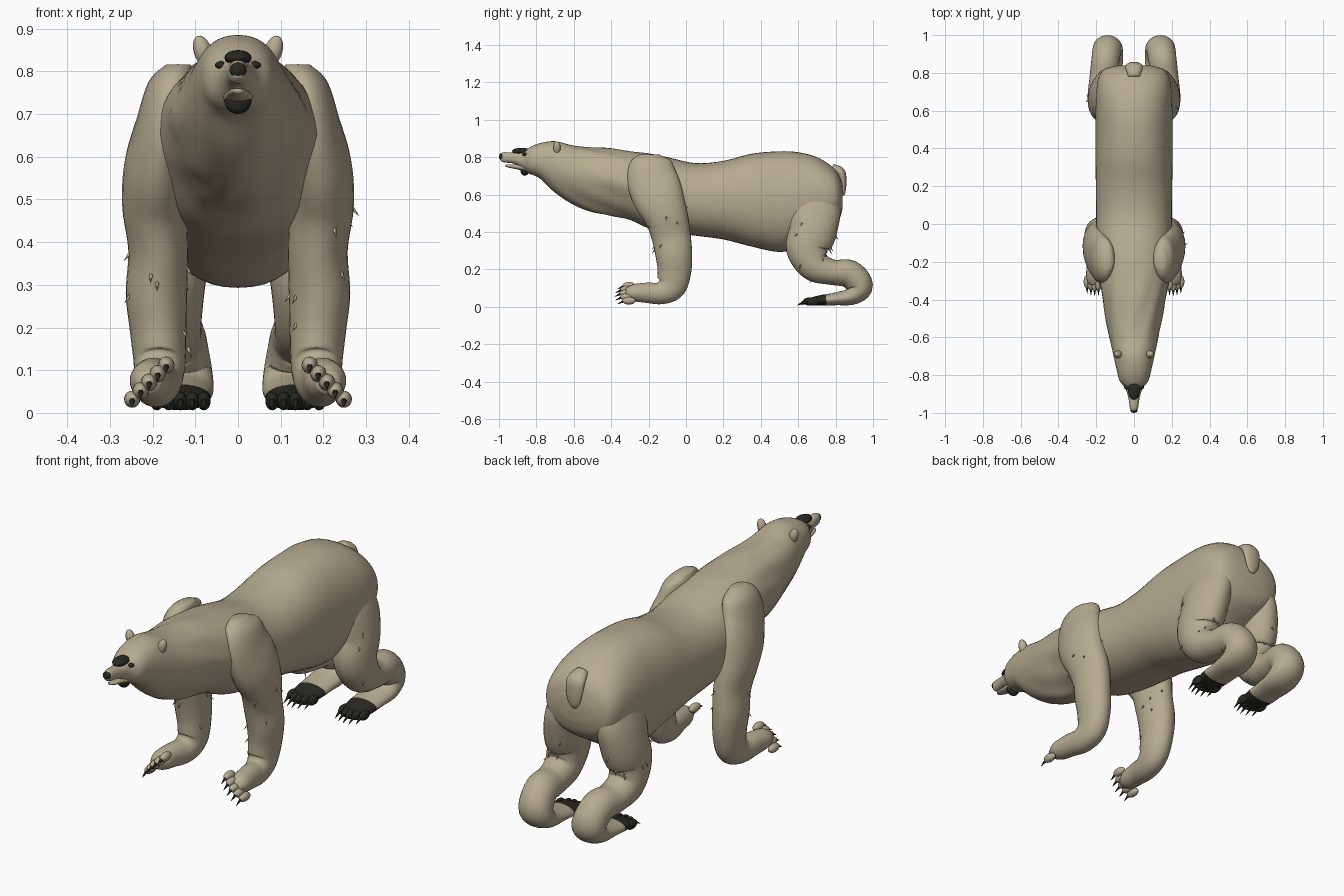
import bpy, bmesh, math, random
from mathutils import Vector

cube = bpy.data.objects.get("Cube")
if cube:
    bpy.data.objects.remove(cube)
random.seed(4)


def material(name, rgb):
    m = bpy.data.materials.new(name)
    m.use_nodes = True
    m.diffuse_color = (*rgb, 1)
    m.node_tree.nodes["Principled BSDF"].inputs["Base Color"].default_value = (*rgb, 1)
    return m


FUR = material("tan_fur", (0.47, 0.41, 0.285))
DARK = material("black_skin", (0.022, 0.022, 0.017))


def finish(bm, name, mats):
    bmesh.ops.recalc_face_normals(bm, faces=bm.faces)
    for f in bm.faces:
        f.smooth = True
    mesh = bpy.data.meshes.new(name)
    bm.to_mesh(mesh)
    bm.free()
    for m in mats:
        mesh.materials.append(m)
    ob = bpy.data.objects.new(name, mesh)
    bpy.context.collection.objects.link(ob)
    return ob


def spline(rows, steps=5):
    """Smoothly interpolate rows of numbers."""
    out = []
    for i in range(len(rows) - 1):
        p = [rows[max(0, min(len(rows) - 1, i + k))] for k in (-1, 0, 1, 2)]
        for s in range(steps):
            t = s / steps
            out.append([0.5 * (2 * b + (c - a) * t + (2 * a - 5 * b + 4 * c - d) * t * t
                               + (3 * b - a - 3 * c + d) * t ** 3) for a, b, c, d in zip(*p)])
    return out + [list(rows[-1])]


def skin(name, rings, rule=None):
    bm = bmesh.new()
    loops = [[bm.verts.new(p) for p in ring] for ring in rings]
    n = len(loops[0])
    for a, b in zip(loops, loops[1:]):
        for i in range(n):
            j = (i + 1) % n
            f = bm.faces.new((a[i], a[j], b[j], b[i]))
            if rule and rule(f.calc_center_median()):
                f.material_index = 1
    for end in (loops[0], loops[-1]):
        f = bm.faces.new(end)
        f.material_index = 1 if rule and rule(f.calc_center_median()) else 0
    return finish(bm, name, [FUR, DARK])


def limb(name, rows, side, rule=None, n=28):
    """Tube along a path; rows are x, y, z, half width, half depth."""
    rows = spline(rows)
    pts = [Vector((r[0] * side, r[1], r[2])) for r in rows]
    rings = []
    for i, (p, r) in enumerate(zip(pts, rows)):
        t = pts[min(i + 1, len(pts) - 1)] - pts[max(i - 1, 0)]
        t.x = 0
        up = Vector((1, 0, 0)).cross(t.normalized())
        rings.append([p + Vector((r[3] * math.cos(a), 0, 0)) + up * r[4] * math.sin(a)
                      for a in (k * math.tau / n for k in range(n))])
    skin(name, rings, rule)
    return rings


def blob(name, center, size, mat, rot=(0, 0, 0)):
    bm = bmesh.new()
    bmesh.ops.create_uvsphere(bm, u_segments=16, v_segments=10, radius=1)
    ob = finish(bm, name, [mat])
    ob.location, ob.scale, ob.rotation_euler = center, size, rot
    return ob


def spike(name, start, tip, radius, mat):
    bm = bmesh.new()
    d = Vector(tip) - Vector(start)
    bmesh.ops.create_cone(bm, cap_ends=True, segments=8, radius1=radius,
                          radius2=radius * 0.1, depth=d.length)
    ob = finish(bm, name, [mat])
    ob.location = (Vector(start) + Vector(tip)) / 2
    ob.rotation_euler = d.to_track_quat("Z", "Y").to_euler()


# Body, neck and head: y, top, bottom, half width, taper below
BODY = [
    (-0.995, .815, .785, .010, 0), (-.975, .826, .772, .021, 0), (-.92, .824, .765, .030, 0),
    (-.87, .832, .735, .046, 0), (-.83, .855, .71, .076, 0), (-.78, .875, .685, .090, 0),
    (-.70, .885, .61, .108, .1), (-.60, .862, .545, .130, .3), (-.50, .85, .505, .150, .35),
    (-.40, .845, .485, .165, .35), (-.30, .832, .465, .185, .25), (-.20, .82, .42, .198, .1),
    (-.10, .80, .40, .200, 0), (.05, .768, .38, .200, 0), (.20, .78, .36, .202, 0),
    (.35, .818, .322, .204, 0), (.50, .831, .293, .204, 0), (.60, .826, .32, .204, 0),
    (.70, .80, .38, .200, 0), (.78, .75, .43, .186, 0), (.82, .70, .47, .155, 0),
    (.838, .64, .53, .09, 0)]
body_rings = []
for y, top, bottom, w, taper in spline(BODY):
    ring = []
    fold = 0.022 * max(0, 1 - abs(y + 0.45) / 0.25)
    for k in range(48):
        a = k * math.tau / 48
        c, s = math.cos(a), math.sin(a)
        ripple = 1 + fold * math.sin(9 * a + 14 * y)
        x = math.copysign(abs(c) ** 0.88, c) * w * (1 - taper * max(0, -s)) * ripple
        z = (top + bottom) / 2 + math.copysign(abs(s) ** 0.92, s) * (top - bottom) / 2 * ripple
        ring.append((x, y, z))
    body_rings.append(ring)
skin("body", body_rings)

# Face
limb("lower_jaw", [(0, -.82, .735, .045, .03), (0, -.88, .745, .03, .016),
                   (0, -.94, .752, .02, .01), (0, -.965, .755, .01, .005)], 1)
blob("nose", (0, -.985, .803), (.02, .015, .019), DARK)
blob("mouth", (0, -.862, .732), (.032, .024, .032), DARK)
blob("brow_patch", (0, -.88, .832), (.032, .05, .018), DARK)

# Tail
limb("tail", [(0, .78, .745, .03, .02), (0, .825, .72, .045, .025), (0, .84, .67, .042, .018),
              (0, .842, .62, .03, .012), (0, .84, .595, .012, .006)], 1)

FRONT_LEG = [
    (.14, -.19, .815, .03, .05), (.155, -.19, .775, .055, .11), (.175, -.18, .68, .065, .135),
    (.19, -.145, .58, .077, .135), (.195, -.105, .48, .076, .115), (.187, -.08, .38, .070, .105),
    (.191, -.065, .28, .072, .098), (.187, -.062, .19, .066, .09), (.184, -.08, .11, .060, .08),
    (.19, -.135, .073, .056, .06), (.20, -.21, .075, .050, .054), (.207, -.28, .075, .046, .045),
    (.21, -.32, .072, .028, .026)]
BACK_LEG = [
    (.11, .68, .64, .06, .10), (.13, .68, .52, .085, .145), (.15, .675, .40, .090, .13),
    (.16, .65, .31, .085, .115), (.165, .69, .22, .080, .088), (.16, .78, .185, .075, .068),
    (.15, .875, .175, .075, .075), (.14, .93, .11, .078, .07), (.135, .89, .058, .078, .048),
    (.135, .80, .042, .072, .034), (.135, .72, .034, .069, .028), (.135, .665, .028, .05, .02)]

for side, label in ((1, "left"), (-1, "right")):
    front = limb("front_leg_" + label, FRONT_LEG, side)
    back = limb("back_leg_" + label, BACK_LEG, side, lambda c: c.y < .75 and c.z < .075)

    # Toes and claws
    for i in range(5):
        t = i / 4
        x, z = (.168 + .08 * t) * side, .112 - .08 * t
        reach = -.325 - .015 * math.sin(t * math.pi)
        blob("front_toe_" + label, (x, reach + .02, z), (.019, .036, .02), FUR)
        spike("front_claw_" + label, (x, reach - .005, z), (x, reach - .042, z - .018), .008, DARK)
        x = (.08 + .11 * t) * side
        reach = .665 - .02 * math.sin(t * math.pi)
        blob("back_toe_" + label, (x, reach + .015, .028), (.016, .035, .022), DARK)
        spike("back_claw_" + label, (x, reach - .01, .03), (x, reach - .05, .008), .008, DARK)

    # Ears and eyes
    blob("ear_" + label, (.083 * side, -.69, .848), (.021, .02, .037), FUR, (0, .3 * side, 0))
    blob("eye_" + label, (.04 * side, -.862, .815), (.014, .014, .009), DARK)

    # Loose fur tufts on the limbs
    for rings, low, high in ((front, 18, 36), (back, 8, 22)):
        for _ in range(9):
            ring = random.choice(rings[low:high])
            root = random.choice(ring)
            out = (root - sum(ring, Vector()) / len(ring)).normalized()
            spike("fur_tuft_" + label, root - out * .004,
                  root + out * .012 + Vector((0, 0, -.018)), .005, FUR)
